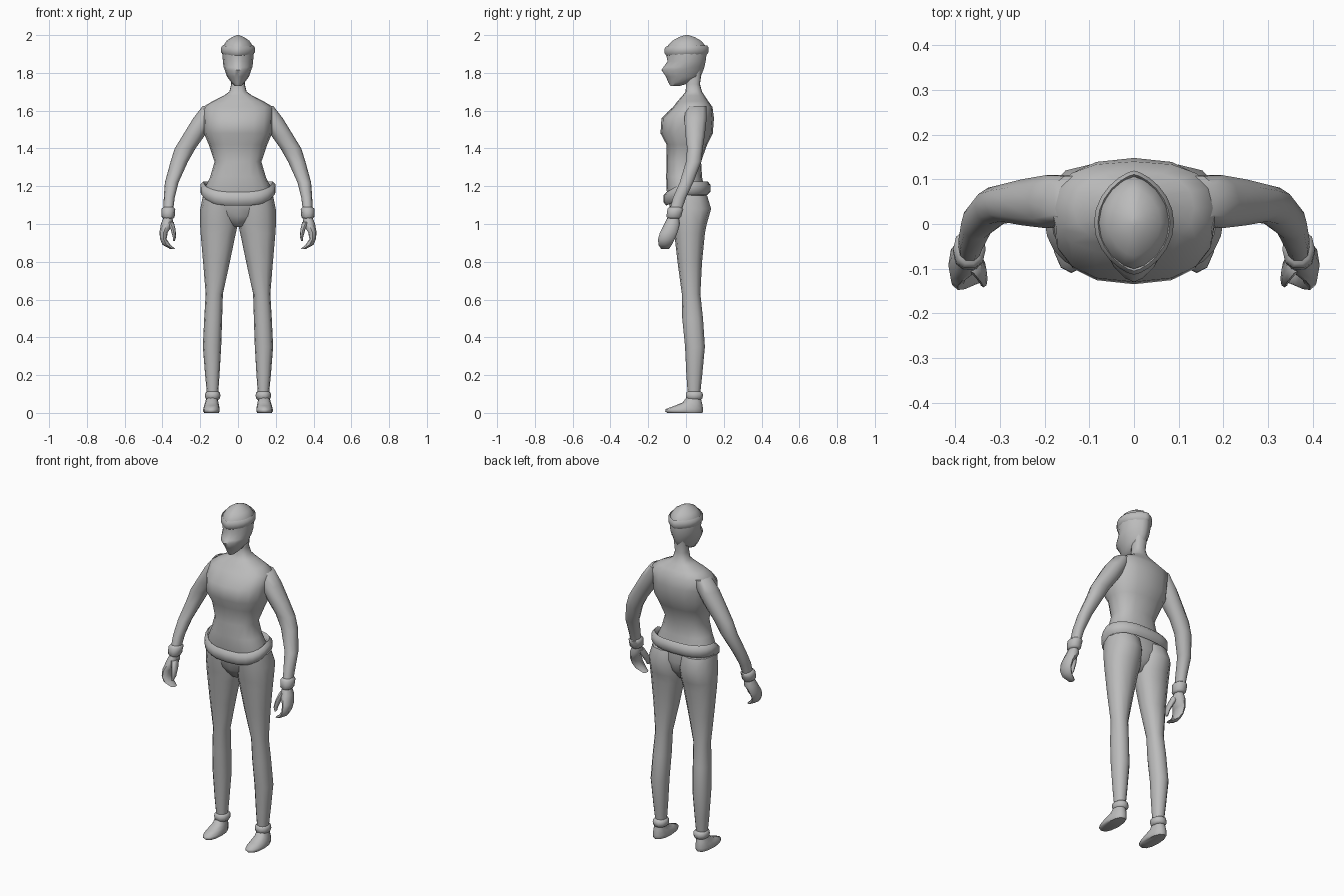
import bpy, bmesh, math

grey = bpy.data.materials.new("plain grey")
grey.diffuse_color = (0.5, 0.5, 0.5, 1)


def spow(v, e):
    return math.copysign(abs(v) ** e, v)


def loft(name, rings, closed=False, mirror=False, angle=60):
    """Skin a list of point rings; closed joins the last ring to the first."""
    bm = bmesh.new()
    loops = [[bm.verts.new(p) for p in ring] for ring in rings]
    n = len(loops[0])
    pairs = list(zip(loops, loops[1:]))
    if closed:
        pairs.append((loops[-1], loops[0]))
    else:
        bm.faces.new(loops[0])
        bm.faces.new(loops[-1])
    for a, b in pairs:
        for i in range(n):
            j = (i + 1) % n
            bm.faces.new((a[i], a[j], b[j], b[i]))
    bmesh.ops.recalc_face_normals(bm, faces=bm.faces[:])
    for f in bm.faces:
        f.smooth = True
    mesh = bpy.data.meshes.new(name)
    bm.to_mesh(mesh)
    bm.free()
    mesh.set_sharp_from_angle(angle=math.radians(angle))
    mesh.materials.append(grey)
    obj = bpy.data.objects.new(name, mesh)
    bpy.context.collection.objects.link(obj)
    if mirror:
        obj.modifiers.new("mirror", 'MIRROR')
    return obj


def section(z, x0, x1, yf, yb, ex=1.0, ey=1.0, n=12):
    """Horizontal rounded section from its left, right, front and back limits."""
    pts = []
    for i in range(n):
        t = 2 * math.pi * i / n
        pts.append(((x0 + x1) / 2 + (x1 - x0) / 2 * spow(math.cos(t), ex),
                    (yf + yb) / 2 + (yb - yf) / 2 * spow(math.sin(t), ey), z))
    return pts


def centred(name, rows, ex=1.0, ey=1.0, n=12):
    return loft(name, [section(z, -w, w, yf, yb, ex, ey, n) for z, w, yf, yb in rows])


def pair(name, rows, ex=0.9, ey=0.9, n=10):
    return loft(name, [section(*r, ex, ey, n) for r in rows], mirror=True)


def band(name, hw, yf, yb, z, sag, thick, high, ex, n=24, sides=6):
    """Rolled hoop around the body, dropping by sag towards the front."""
    rings = []
    for i in range(n):
        t = 2 * math.pi * i / n
        c, s = math.cos(t), math.sin(t)
        ring = []
        for k in range(sides):
            a = 2 * math.pi * (k + 0.5) / sides
            o = thick * math.cos(a)
            ring.append(((hw + o) * spow(c, ex),
                         (yf + yb) / 2 + ((yb - yf) / 2 + o) * s,
                         z - sag * max(0, -s) + high * math.sin(a)))
        rings.append(ring)
    return loft(name, rings, closed=True)


# Torso from waist to neck
centred("torso", [
    (1.14, .180, -.095, .105), (1.18, .180, -.103, .098), (1.25, .147, -.105, .085),
    (1.33, .124, -.103, .080), (1.42, .155, -.103, .112), (1.48, .180, -.135, .142),
    (1.56, .183, -.130, .148), (1.62, .185, -.068, .140), (1.65, .135, -.045, .118),
    (1.68, .075, -.018, .098), (1.70, .046, -.002, .085), (1.74, .036, .000, .074),
    (1.82, .040, .000, .085)], ex=.8, ey=.85, n=16)

# Pelvis filling the space between the legs
centred("pelvis", [
    (1.18, .180, -.100, .105), (1.10, .190, -.088, .112),
    (1.04, .130, -.075, .095), (.985, .030, -.040, .055)], ex=.85, n=12)

# Head with pointed front and back
centred("head", [
    (1.73, .016, -.082, -.035), (1.75, .036, -.094, .030), (1.78, .058, -.106, .078),
    (1.815, .070, -.130, .092), (1.83, .076, -.120, .097), (1.86, .080, -.098, .104),
    (1.90, .083, -.105, .109), (1.94, .080, -.100, .106), (1.97, .060, -.072, .080),
    (1.99, .030, -.036, .045), (2.0, .006, -.004, .014)], ex=1.3, n=16)
band("headband", .081, -.105, .111, 1.922, .006, .010, .024, 1.4)

# Rolled hip belt, lower at the front
band("belt", .184, -.104, .114, 1.19, .057, .018, .036, .7)

# Arms
pair("arm", [
    (1.625, .090, .187, .000, .110), (1.56, .120, .237, -.012, .112),
    (1.47, .175, .292, -.005, .102), (1.40, .225, .335, .004, .090),
    (1.33, .265, .357, -.002, .083), (1.22, .315, .387, -.035, .040),
    (1.14, .335, .393, -.070, .002), (1.06, .345, .394, -.092, -.026)])
pair("wrist_cuff", [
    (1.09, .344, .394, -.090, -.024), (1.08, .332, .405, -.100, -.012),
    (1.06, .334, .406, -.103, -.018), (1.038, .335, .405, -.105, -.024),
    (1.028, .345, .394, -.096, -.034)])

# Hands: curled fingers and opposing thumb
pair("hand", [
    (1.04, .348, .392, -.095, -.038), (1.00, .342, .408, -.115, -.032),
    (.955, .372, .416, -.138, -.045), (.92, .378, .412, -.148, -.060),
    (.89, .358, .400, -.146, -.075), (.868, .332, .360, -.132, -.090)], n=8)
pair("thumb", [
    (1.01, .340, .378, -.110, -.055), (.97, .330, .356, -.130, -.080),
    (.93, .328, .345, -.142, -.105), (.910, .335, .345, -.140, -.120)], n=8)

# Legs
pair("leg", [
    (1.15, .000, .186, -.090, .112), (1.08, .000, .200, -.085, .133),
    (1.00, .000, .201, -.070, .110), (.95, .012, .198, -.062, .100),
    (.80, .043, .185, -.045, .085), (.63, .080, .171, -.022, .076),
    (.50, .084, .179, -.020, .090), (.35, .089, .186, -.005, .100),
    (.20, .098, .174, .002, .086), (.09, .106, .163, .010, .074)], n=12)
pair("ankle_cuff", [
    (.115, .106, .163, .010, .076), (.107, .095, .173, -.002, .090),
    (.090, .093, .175, -.003, .092), (.076, .096, .172, .000, .088),
    (.068, .106, .163, .010, .078)])

# Feet
pair("foot", [
    (.090, .108, .165, .008, .076), (.055, .104, .174, -.018, .084),
    (.038, .100, .180, -.060, .088), (.020, .097, .184, -.108, .090),
    (.008, .097, .184, -.110, .090), (.0, .102, .179, -.100, .086)], n=12)
